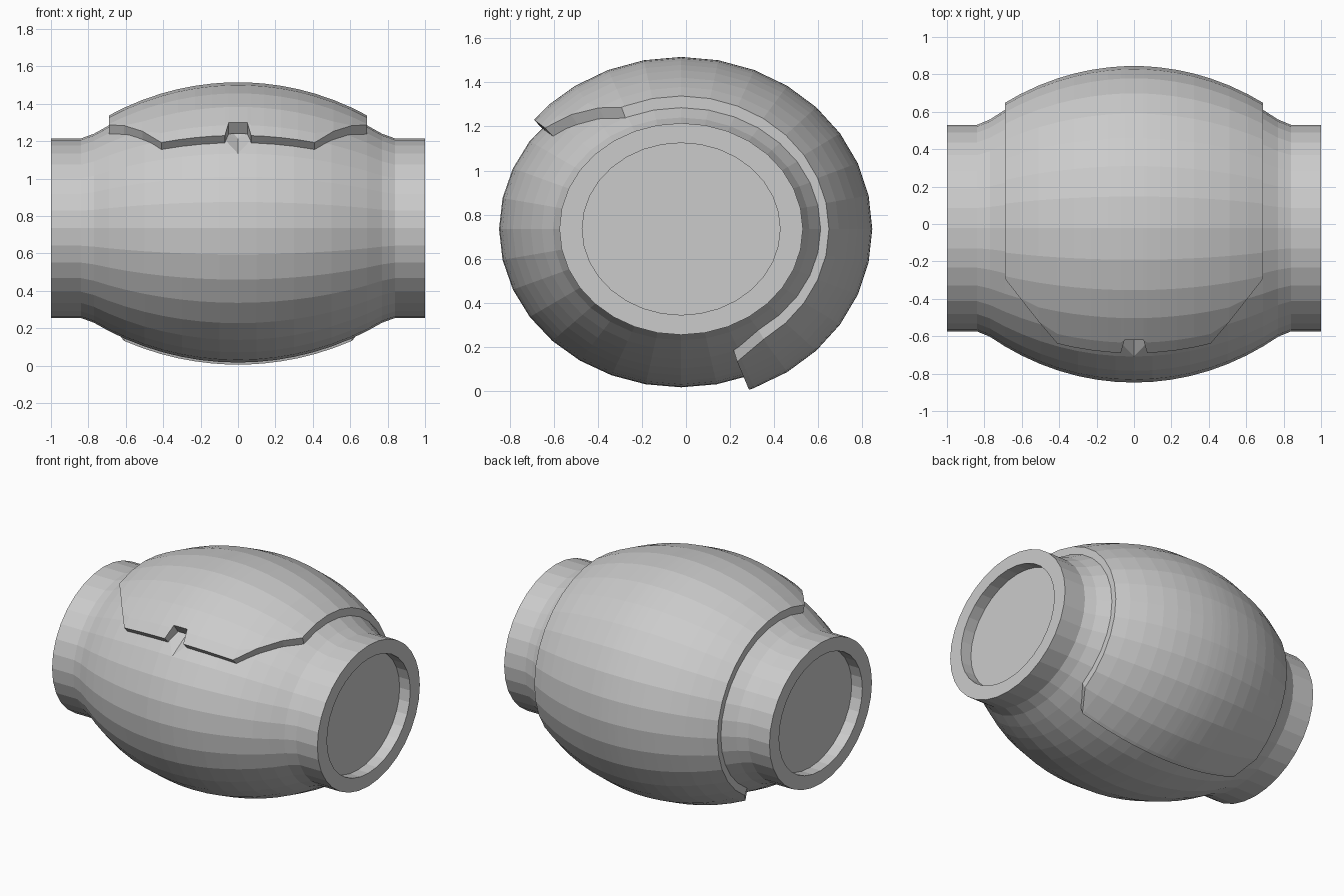
import bpy, bmesh
from math import sin, cos, radians, sqrt

if "Cube" in bpy.data.objects:
    bpy.data.objects.remove(bpy.data.objects["Cube"])

CY, CZ = -0.022, 0.735      # axis of the barrel (along x)
STEP = 11.25                # 32 sides


def arc(x, mid, R):
    return mid - R + sqrt(R * R - x * x)


def body_r(x):
    return max(0.48, arc(x, 0.718, 1.50))


def shell_r(x):
    return arc(x, 0.78, 1.433)


def point(x, r, deg, ratio):
    # angle 0 = top, positive towards the back
    a = radians(deg)
    return (x, CY + r * ratio * sin(a), CZ + r * cos(a))


def finish(bm, name):
    bmesh.ops.remove_doubles(bm, verts=bm.verts, dist=0.0005)
    bmesh.ops.recalc_face_normals(bm, faces=bm.faces)
    me = bpy.data.meshes.new(name)
    bm.to_mesh(me)
    bm.free()
    ob = bpy.data.objects.new(name, me)
    bpy.context.collection.objects.link(ob)
    return ob


# Barrel body: bulge, collars and recessed end caps
half = [(x, body_r(x)) for x in (0.1, 0.2, 0.3, 0.4, 0.5, 0.6, 0.69, 0.77)]
half += [(0.84, 0.48), (1.0, 0.48), (1.0, 0.39), (0.92, 0.39)]
profile = [(-x, r) for x, r in reversed(half)] + [(0, body_r(0))] + half
bm = bmesh.new()
rings = [[bm.verts.new(point(x, r, k * STEP, 1.15)) for k in range(32)]
         for x, r in profile]
for a, b in zip(rings, rings[1:]):
    for k in range(32):
        n = (k + 1) % 32
        bm.faces.new((a[k], a[n], b[n], b[k]))
bm.faces.new(rings[0])
bm.faces.new(rings[-1])
# thumb dent under the notch of the cover
dent = rings[len(half)][-4]
dent.co = point(0, body_r(0) - 0.04, -45, 1.15)
bmesh.ops.triangulate(bm, faces=list(dent.link_faces))
finish(bm, "barrel_body")


# Wrap-around cover plate with chamfered corners and a front notch
def limits(x):
    x = abs(x)
    front = -50.5 + 26.7 * max(0, x - 0.41) / 0.28
    if x < 0.06:
        front = -43.6
    back = 159.2 - 13.2 * max(0, x - 0.61) / 0.08
    return front, back


pos = [0.05, 0.07, 0.14, 0.23, 0.32, 0.41, 0.51, 0.61, 0.69]
xs = [-x for x in reversed(pos)] + [0] + pos
ks = range(-5, 16)
bm = bmesh.new()
outer, inner = [], []
for x in xs:
    lo, hi = limits(x)
    angs = [min(max(k * STEP, lo), hi) for k in ks]
    outer.append([bm.verts.new(point(x, shell_r(x), a, 1.111)) for a in angs])
    inner.append([bm.verts.new(point(x, body_r(x) - 0.02, a, 1.15)) for a in angs])
nx, nk = len(xs), len(ks)
for g in (outer, inner):
    for i in range(nx - 1):
        for j in range(nk - 1):
            bm.faces.new((g[i][j], g[i + 1][j], g[i + 1][j + 1], g[i][j + 1]))
# rim between outer and inner skins
border = [(i, 0) for i in range(nx)] + [(nx - 1, j) for j in range(1, nk)]
border += [(i, nk - 1) for i in range(nx - 2, -1, -1)]
border += [(0, j) for j in range(nk - 2, 0, -1)]
for (i, j), (m, n) in zip(border, border[1:] + border[:1]):
    bm.faces.new((outer[i][j], outer[m][n], inner[m][n], inner[i][j]))
finish(bm, "cover_plate")
